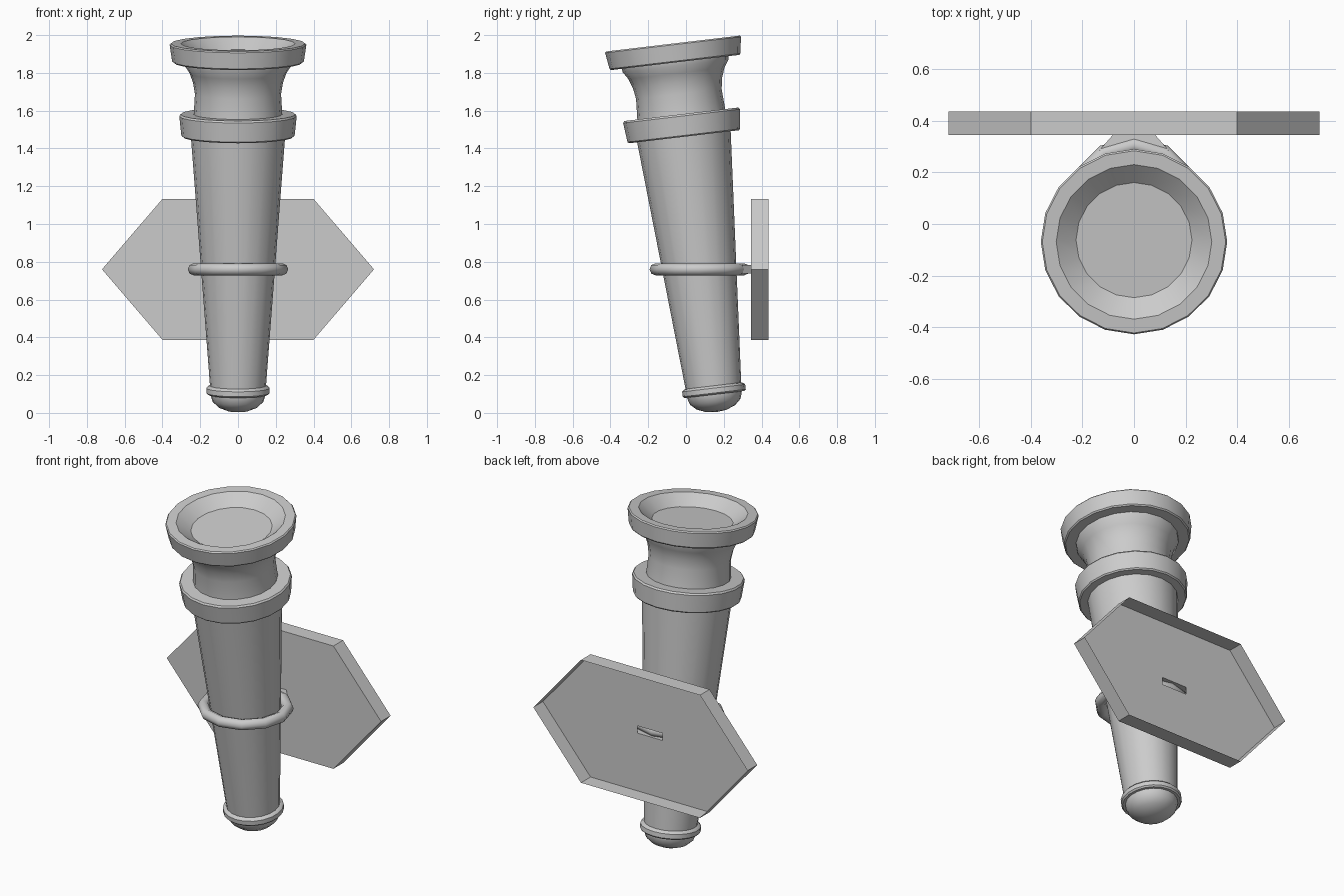
import bpy, bmesh, math
from mathutils import Matrix

if "Cube" in bpy.data.objects:
    bpy.data.objects.remove(bpy.data.objects["Cube"])

TILT = math.radians(6.75)
PLACE = Matrix.Translation((0, 0.162, 0)) @ Matrix.Rotation(TILT, 4, 'X')
SIDES = 20


def finish(name, bm, angle=35):
    bmesh.ops.recalc_face_normals(bm, faces=bm.faces)
    mesh = bpy.data.meshes.new(name)
    bm.to_mesh(mesh)
    bm.free()
    ob = bpy.data.objects.new(name, mesh)
    bpy.context.collection.objects.link(ob)
    bpy.ops.object.select_all(action='DESELECT')
    ob.select_set(True)
    bpy.context.view_layer.objects.active = ob
    bpy.ops.object.shade_smooth_by_angle(angle=math.radians(angle))
    return ob


def lathe(name, profile):
    """Spin (radius, height) points around the tilted torch axis."""
    bm = bmesh.new()
    rings = []
    for r, h in profile:
        if r == 0:
            rings.append([bm.verts.new((0, 0, h))] * SIDES)
        else:
            rings.append([bm.verts.new((r * math.cos(a), r * math.sin(a), h))
                          for a in (2 * math.pi * i / SIDES for i in range(SIDES))])
    for lo, hi in zip(rings, rings[1:]):
        for i in range(SIDES):
            j = (i + 1) % SIDES
            quad = list(dict.fromkeys((lo[i], lo[j], hi[j], hi[i])))
            bm.faces.new(quad)
    bm.transform(PLACE)
    return finish(name, bm)


# Tapered shaft, rounded tip, neck and flare
dome = [(0, 0.004)] + [(0.145 * math.sin(a), 0.092 - 0.088 * math.cos(a))
                       for a in (math.radians(d) for d in (22, 45, 68, 90))]
lathe("shaft", dome + [(0.148, 0.14), (0.25, 1.48)])
lathe("neck", [(0.235, 1.58), (0.228, 1.70), (0.238, 1.76),
               (0.256, 1.81), (0.282, 1.85), (0.285, 1.88)])

# Collars
lathe("lower_collar", [(0.14, 0.098), (0.160, 0.098), (0.168, 0.106),
                       (0.168, 0.132), (0.160, 0.141), (0.147, 0.145)])
lathe("upper_collar", [(0.245, 1.472), (0.293, 1.472), (0.30, 1.479),
                       (0.311, 1.582), (0.304, 1.592), (0.23, 1.592)])

# Cup rim with sunken floor
lathe("cup_rim", [(0.28, 1.868), (0.342, 1.868), (0.349, 1.875), (0.362, 1.962),
                  (0.356, 1.969), (0.302, 1.969), (0.225, 1.91), (0, 1.91)])

# Holding ring around the shaft
bpy.ops.mesh.primitive_torus_add(major_radius=0.234, minor_radius=0.032,
                                 major_segments=12, minor_segments=8,
                                 location=(0, 0.073, 0.76))
ring = bpy.context.object
ring.name = "holding_ring"
bpy.ops.object.shade_smooth_by_angle(angle=math.radians(50))

# Open-backed hexagonal wall plate with a slot for the bracket
HEX = [(-0.72, 0.76), (-0.40, 0.387), (0.40, 0.387),
       (0.72, 0.76), (0.40, 1.133), (-0.40, 1.133)]


def loop(bm, pts, y):
    vs = [bm.verts.new((x, y, z)) for x, z in pts]
    es = [bm.edges.new((vs[i], vs[(i + 1) % len(vs)])) for i in range(len(vs))]
    return vs, es


def rect(w, h):
    return [(-w, 0.76 - h), (w, 0.76 - h), (w, 0.76 + h), (-w, 0.76 + h)]


def walls(bm, a, b):
    n = len(a)
    for i in range(n):
        j = (i + 1) % n
        bm.faces.new((a[i], a[j], b[j], b[i]))


bm = bmesh.new()
front, e1 = loop(bm, HEX, 0.345)
slot, e2 = loop(bm, rect(0.083, 0.022), 0.345)
bmesh.ops.triangle_fill(bm, use_beauty=True, use_dissolve=False, edges=e1 + e2)
back, _ = loop(bm, HEX, 0.437)
walls(bm, front, back)
finish("wall_plate", bm, 20)

# Short tapered bracket joining ring and plate
bm = bmesh.new()
near, _ = loop(bm, rect(0.135, 0.024), 0.285)
far, _ = loop(bm, rect(0.083, 0.022), 0.345)
walls(bm, near, far)
finish("bracket", bm, 20)
